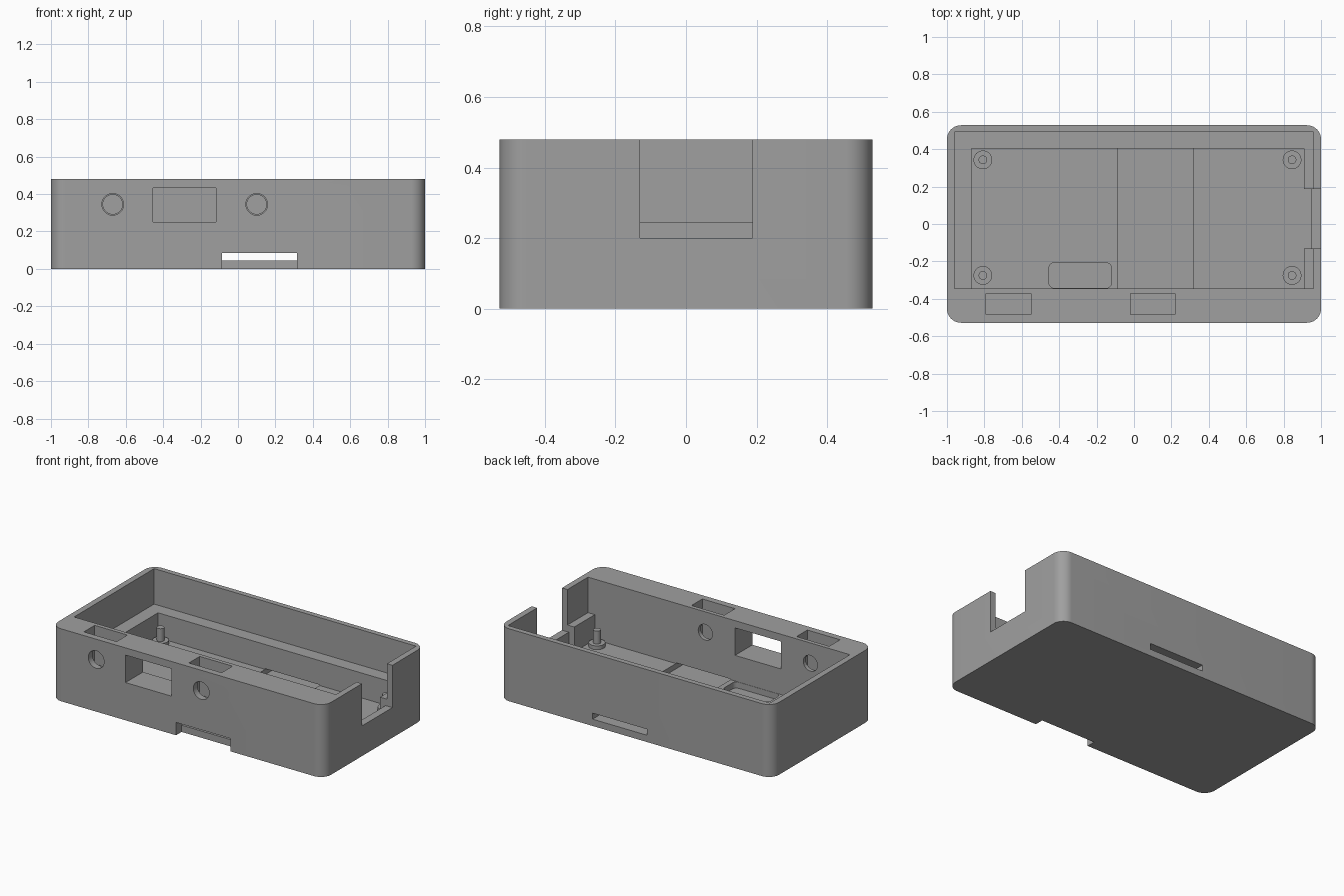
import bpy, bmesh, math
from mathutils import Matrix, Vector

if "Cube" in bpy.data.objects:
    bpy.data.objects.remove(bpy.data.objects["Cube"])

grey = bpy.data.materials.new("case_grey")
grey.diffuse_color = (0.35, 0.35, 0.35, 1)
grey.use_nodes = True
grey.node_tree.nodes["Principled BSDF"].inputs["Base Color"].default_value = grey.diffuse_color


def add(name, bm):
    bmesh.ops.recalc_face_normals(bm, faces=bm.faces)
    me = bpy.data.meshes.new(name)
    bm.to_mesh(me)
    bm.free()
    ob = bpy.data.objects.new(name, me)
    bpy.context.collection.objects.link(ob)
    me.materials.append(grey)
    return ob


def box(name, x, y, z, radius=0, segments=10):
    """Box from three ranges, with optional rounded vertical corners."""
    bm = bmesh.new()
    bmesh.ops.create_cube(bm, size=1)
    for v in bm.verts:
        v.co = Vector([(r[0] + r[1]) / 2 + c * (r[1] - r[0])
                       for r, c in zip((x, y, z), v.co)])
    if radius:
        edges = [e for e in bm.edges
                 if abs(e.verts[0].co.z - e.verts[1].co.z) > 1e-4]
        bmesh.ops.bevel(bm, geom=edges, offset=radius, offset_type='OFFSET',
                        segments=segments, profile=0.5, affect='EDGES')
    return add(name, bm)


def rod_y(name, x, z, r, y0, y1):
    """Cylinder lying along y."""
    bm = bmesh.new()
    m = Matrix.Translation((x, (y0 + y1) / 2, z)) @ Matrix.Rotation(math.pi / 2, 4, 'X')
    bmesh.ops.create_cone(bm, cap_ends=True, segments=40, radius1=r, radius2=r,
                          depth=y1 - y0, matrix=m)
    return add(name, bm)


def smooth(ob):
    bpy.ops.object.select_all(action='DESELECT')
    ob.select_set(True)
    bpy.context.view_layer.objects.active = ob
    bpy.ops.object.shade_smooth_by_angle(angle=math.radians(30))


def cut(ob, cutter):
    mod = ob.modifiers.new("cut", 'BOOLEAN')
    mod.operation, mod.solver, mod.object = 'DIFFERENCE', 'EXACT', cutter
    bpy.context.view_layer.objects.active = ob
    bpy.ops.object.modifier_apply(modifier=mod.name)
    bpy.data.objects.remove(cutter)


FLOOR, LEDGE, TOP = 0.08, 0.245, 0.48
body = box("case_body", (-1, 1), (-0.528, 0.528), (0, TOP), 0.075, 12)

# main cavity, stepped by a ledge on the left, back and right
cut(body, box("upper_cavity", (-0.96, 0.96), (-0.345, 0.493), (LEDGE, 0.6)))
cut(body, box("lower_cavity", (-0.87, 0.91), (-0.345, 0.405), (FLOOR, 0.3)))

# connector notch in the right wall, with its deeper inner pocket
cut(body, box("side_notch", (0.88, 1.1), (-0.13, 0.188), (0.2, 0.6)))
cut(body, box("notch_pocket", (0.88, 0.95), (-0.13, 0.188), (FLOOR, 0.3)))

# strap channel from front to back, stepped down at the front edge
cut(body, box("strap_channel", (-0.085, 0.315), (-0.7, 0.7), (0.045, 0.085)))
cut(body, box("front_step", (-0.085, 0.315), (-0.7, -0.47), (-0.1, 0.085)))

# rounded recess in the floor
cut(body, box("floor_recess", (-0.455, -0.12), (-0.343, -0.207), (0.04, 0.2), 0.03, 6))

# front window
cut(body, box("front_window", (-0.455, -0.118), (-0.7, -0.3), (0.25, 0.432)))

# nut pockets and their screw holes
for x in (-0.67, 0.1):
    cut(body, box("nut_pocket", (x - 0.12, x + 0.12), (-0.485, -0.372), (0.225, 0.6)))
    cut(body, rod_y("outer_hole", x, 0.345, 0.058, -0.7, -0.43))
    cut(body, rod_y("inner_hole", x, 0.345, 0.052, -0.45, -0.25))
smooth(body)

# locating posts: wide foot and thin pin as one turned solid
for x in (-0.808, 0.845):
    for y in (-0.275, 0.343):
        bm = bmesh.new()
        for r, top in ((0.05, 0.105), (0.023, 0.19)):
            bmesh.ops.create_cone(bm, cap_ends=True, segments=32, radius1=r, radius2=r,
                                  depth=top - 0.07,
                                  matrix=Matrix.Translation((x, y, (top + 0.07) / 2)))
        smooth(add("locating_post", bm))
